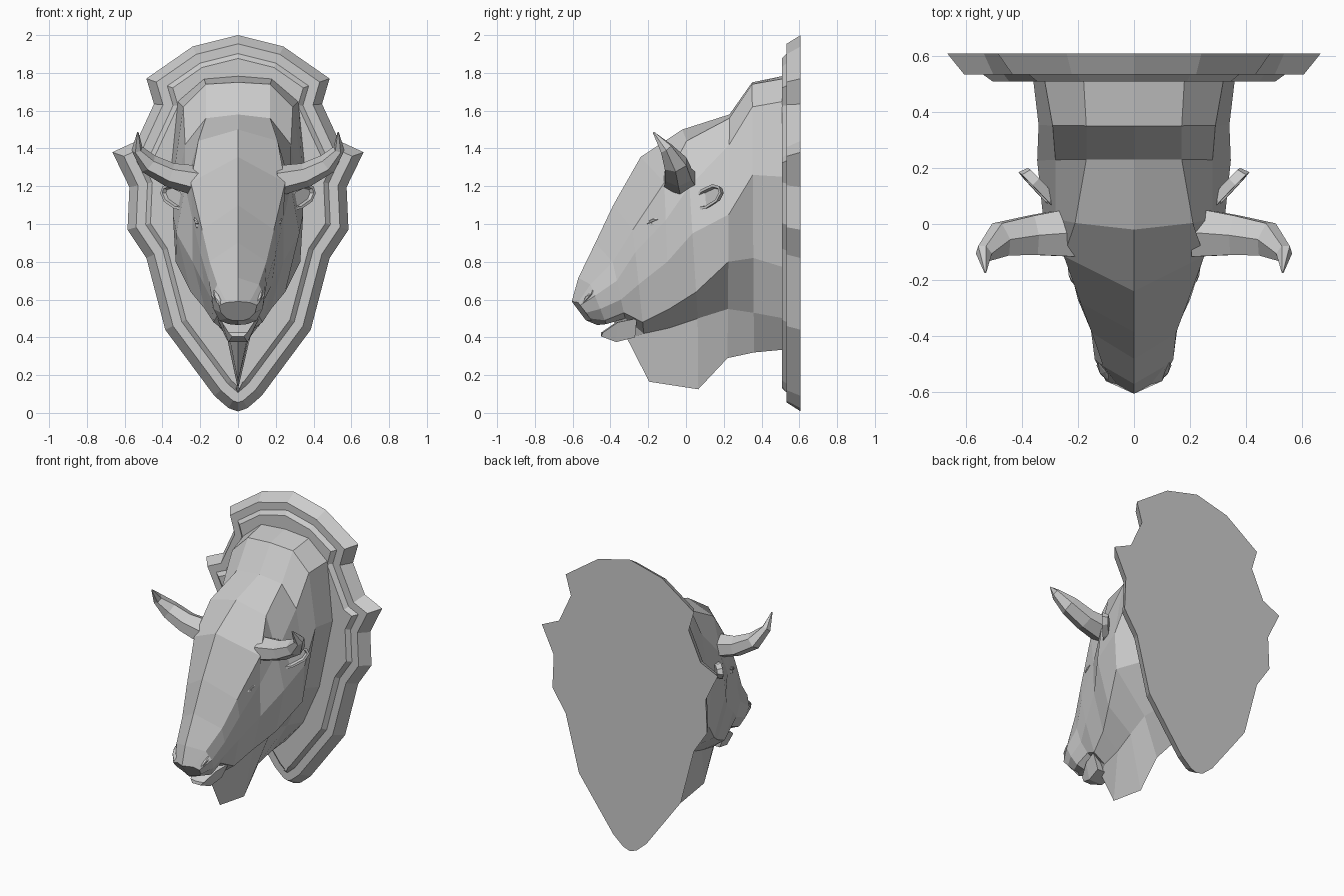
import bpy, bmesh, math
from mathutils import Vector, Matrix, Euler

cube = bpy.data.objects.get("Cube")
if cube:
    bpy.data.objects.remove(cube, do_unlink=True)

GREY = (0.6, 0.6, 0.6, 1.0)
stone = bpy.data.materials.new("plain grey")
stone.use_nodes = True
stone.diffuse_color = GREY
stone.node_tree.nodes["Principled BSDF"].inputs["Base Color"].default_value = GREY


def finish(name, bm, mirror=False):
    """Turn a bmesh into a flat shaded object, optionally mirrored across x."""
    bmesh.ops.recalc_face_normals(bm, faces=bm.faces[:])
    mesh = bpy.data.meshes.new(name)
    bm.to_mesh(mesh)
    bm.free()
    mesh.materials.append(stone)
    obj = bpy.data.objects.new(name, mesh)
    bpy.context.scene.collection.objects.link(obj)
    if mirror:
        obj.modifiers.new("Mirror", 'MIRROR').use_mirror_merge = False


def loft(name, rings, mirror=False):
    """Skin closed rings of equal length and cap both ends."""
    bm = bmesh.new()
    loops = [[bm.verts.new(p) for p in ring] for ring in rings]
    count = len(loops[0])
    for a, b in zip(loops, loops[1:]):
        for i in range(count):
            j = (i + 1) % count
            bm.faces.new((a[i], a[j], b[j], b[i]))
    bm.faces.new(loops[0])
    bm.faces.new(loops[-1][::-1])
    finish(name, bm, mirror)


def symmetric(half):
    """Close a ring that runs from top centre to bottom centre."""
    return half + [(-x, y, z) for x, y, z in half[-2:0:-1]]


def shrink(points, distance):
    """Offset a clockwise 2D outline inwards with mitred corners."""
    pts = [Vector(p) for p in points]
    result = []
    for i, p in enumerate(pts):
        before = (p - pts[i - 1]).normalized()
        after = (pts[(i + 1) % len(pts)] - p).normalized()
        a, b = Vector((before.y, -before.x)), Vector((after.y, -after.x))
        result.append(p + (a + b) * distance / (1 + a.dot(b)))
    return result


def head_ring(top, bottom, setback, sides):
    """Cross-section: sides are (half width, height) from crown to throat."""
    half = [(0, *top)]
    for w, z in sides:
        t = (top[1] - z) / (top[1] - bottom[1])
        y = top[0] + t * (bottom[0] - top[0])
        half.append((w, y + setback, z))
    half.append((0, *bottom))
    return symmetric(half)


def horn(name, path, sides, depth):
    """Tapered tube along (x, y, z, radius) points, widened front to back."""
    pts = [Vector(p[:3]) for p in path]
    rings = []
    for i, p in enumerate(pts):
        axis = (pts[min(i + 1, len(pts) - 1)] - pts[max(i - 1, 0)]).normalized()
        u = axis.cross(Vector((0, 1, 0))).normalized()
        v = axis.cross(u) * depth
        angles = [math.tau * k / sides for k in range(sides)]
        rings.append([p + path[i][3] * (u * math.cos(a) + v * math.sin(a)) for a in angles])
    loft(name, rings, True)


def bump(name, centre, size, turn):
    """Small faceted lump on both sides of the face."""
    bm = bmesh.new()
    bmesh.ops.create_icosphere(bm, subdivisions=1, radius=1)
    place = Matrix.LocRotScale(Vector(centre), Euler(turn), Vector(size))
    bmesh.ops.transform(bm, matrix=place, verts=bm.verts[:])
    finish(name, bm, True)


# Scalloped wall plaque, stepped towards the front
right = [(0, 2), (.24, 1.94), (.485, 1.77), (.445, 1.635), (.535, 1.44), (.665, 1.38),
         (.575, 1.195), (.585, .97), (.485, .82), (.385, .44), (.125, .09), (.05, .025), (0, .008)]
outline = right + [(-x, z) for x, z in right[-2:0:-1]]
steps = ((0, .607), (.045, .532), (.095, .532), (.12, .508))
loft("plaque", [[(x, y, z) for x, z in shrink(outline, inset)] for inset, y in steps])

# Head and neck: rings from the plaque to the nose
neck = [
    ((.52, 1.785), (.52, .335), 0, [(.18, 1.77), (.32, 1.65), (.36, 1.25), (.26, .77), (.14, .5)]),
    ((.35, 1.75), (.36, .32), 0, [(.17, 1.74), (.29, 1.62), (.34, 1.26), (.25, .82), (.12, .53)]),
    ((.23, 1.58), (.22, .29), 0, [(.17, 1.56), (.28, 1.42), (.345, 1.05), (.33, .8), (.1, .55)]),
    ((-.02, 1.5), (.065, .125), .02, [(.21, 1.44), (.28, 1.2), (.325, .95), (.25, .64), (.08, .5)]),
]
face = [
    ((-.24, 1.355), (-.195, .165), .12, [(.25, 1.22), (.24, 1.02), (.24, .8), (.175, .55), (.06, .45)]),
    ((-.385, 1.1), (-.31, .39), .09, [(.19, .97), (.2, .85), (.18, .68), (.13, .48), (.05, .42)]),
    ((-.48, .9), (-.39, .49), .07, [(.15, .8), (.155, .7), (.14, .6), (.1, .53), (.05, .5)]),
    ((-.57, .715), (-.47, .465), .05, [(.11, .68), (.14, .62), (.13, .55), (.1, .49), (.05, .47)]),
    ((-.605, .59), (-.53, .49), .03, [(.06, .585), (.1, .57), (.09, .53), (.06, .5), (.03, .49)]),
]
loft("head", [head_ring(*section) for section in neck + face])

# Lower jaw with an open mouth gap
chin = [(.11, -.27, .5, .4), (.085, -.37, .48, .375), (.05, -.45, .425, .405)]
loft("lower_jaw", [symmetric([(0, y, top), (w, y + .01, top), (w * .6, y, low), (0, y, low)])
                   for w, y, top, low in chin])

# Curved horns
horn("horns", [(.22, -.03, 1.23, .08), (.36, -.04, 1.26, .065), (.475, -.055, 1.32, .055),
               (.535, -.105, 1.4, .03), (.53, -.172, 1.485, .004)], 6, 1.25)

# Cupped ears: back, rim, inner rim and sunken cup
u = Vector((.14, .15, .085)).normalized()
n = Vector((.75, -.65, .1))
n = (n - u * n.dot(u)).normalized()
v = n.cross(u)
root = Vector((.27, .035, 1.1))
leaf = [(0, .03), (.08, .055), (.17, .05), (.215, .02), (.215, -.02),
        (.17, -.05), (.08, -.055), (0, -.03)]
layers = ((.012, -.035), (0, 0), (.014, 0), (.02, -.02))
loft("ears", [[root + u * a + v * b + n * depth for a, b in shrink(leaf, inset)]
              for inset, depth in layers], True)

# Eyes, lids and nostril flares
bump("eyes", (.208, -.175, .995), (.022, .04, .02), (.3, 0, -.2))
bump("eyelids", (.212, -.175, 1.018), (.025, .055, .012), (.4, 0, -.2))
bump("nostrils", (.108, -.52, .61), (.02, .06, .014), (.8, 0, -.5))
